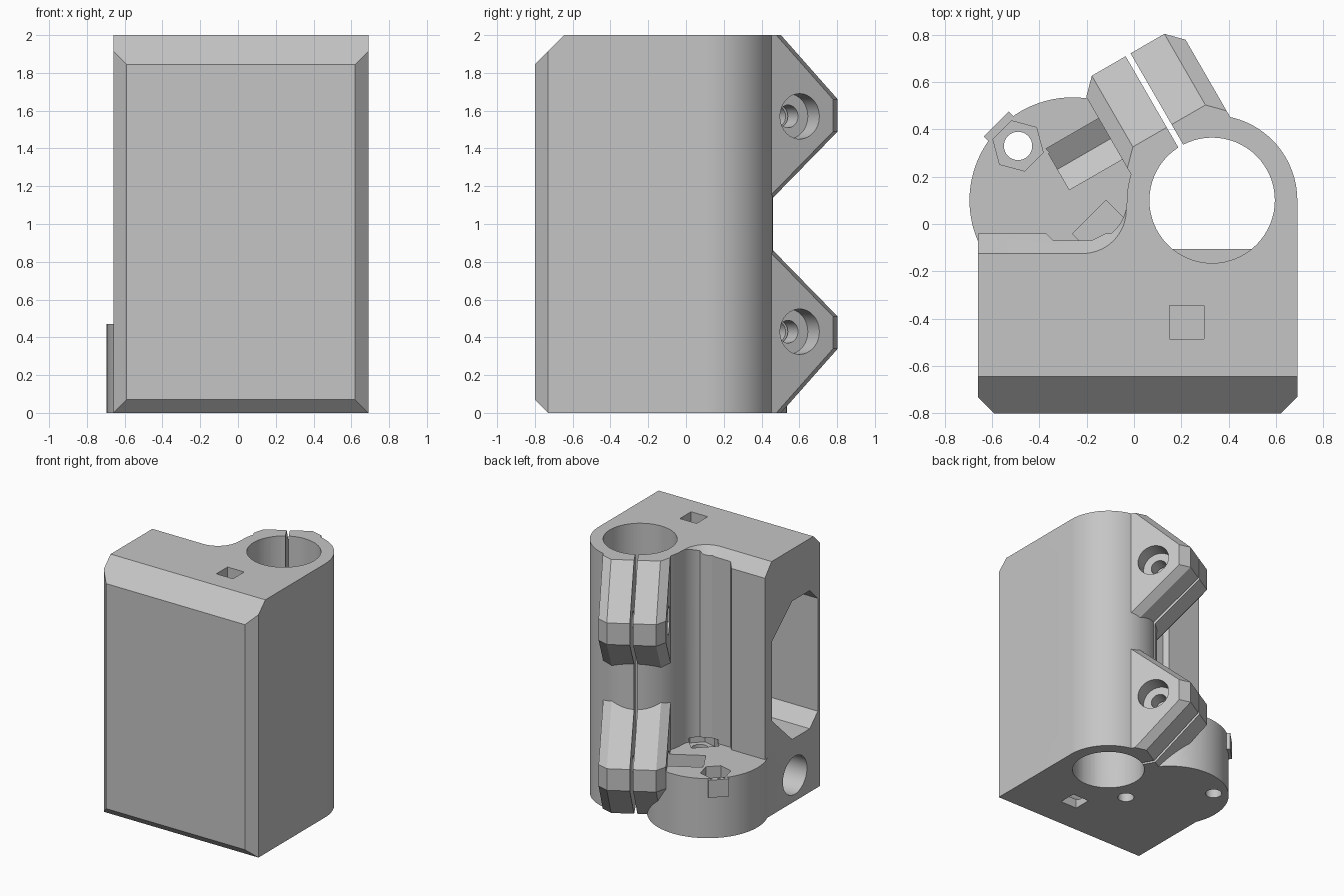
import bpy, bmesh, math
from mathutils import Vector, Matrix

old = bpy.data.objects.get("Cube")
if old:
    bpy.data.objects.remove(old)

ROD = Vector((0.33, 0.1, 0))      # smooth rod bore axis
SCREW = Vector((-0.26, 0.1, 0))   # lead screw bore axis
CLAMP = Matrix.Translation(ROD) @ Matrix.Rotation(math.radians(30), 4, 'Z')


def make(name, bm, matrix=None):
    bmesh.ops.recalc_face_normals(bm, faces=bm.faces)
    if matrix:
        bm.transform(matrix)
    mesh = bpy.data.meshes.new(name)
    bm.to_mesh(mesh)
    bm.free()
    ob = bpy.data.objects.new(name, mesh)
    bpy.context.collection.objects.link(ob)
    return ob


def loft(name, rings, matrix=None):
    """Join equal-length rings of points and cap both ends."""
    bm = bmesh.new()
    rows = [[bm.verts.new(p) for p in ring] for ring in rings]
    n = len(rows[0])
    for a, b in zip(rows, rows[1:]):
        for i in range(n):
            j = (i + 1) % n
            bm.faces.new((a[i], a[j], b[j], b[i]))
    bm.faces.new(rows[0])
    bm.faces.new(rows[-1])
    return make(name, bm, matrix)


def prism_z(name, pts, lo, hi, matrix=None):
    return loft(name, [[(x, y, z) for x, y in pts] for z in (lo, hi)], matrix)


def prism_x(name, pts, lo, hi):
    return loft(name, [[(x, y, z) for y, z in pts] for x in (lo, hi)])


def box(name, lo, hi, matrix=None):
    (a, b, c), (d, e, f) = lo, hi
    return prism_z(name, [(a, b), (d, b), (d, e), (a, e)], c, f, matrix)


def tube(name, start, end, r1, r2=None, sides=64, matrix=None):
    start, end = Vector(start), Vector(end)
    axis = end - start
    bm = bmesh.new()
    bmesh.ops.create_cone(bm, cap_ends=True, segments=sides, radius1=r1,
                          radius2=r1 if r2 is None else r2, depth=axis.length)
    turn = axis.to_track_quat('Z', 'Y').to_matrix().to_4x4()
    bm.transform(Matrix.Translation((start + end) / 2) @ turn)
    return make(name, bm, matrix)


def arc(cx, cy, r, start, end, steps):
    angles = [math.radians(start + (end - start) * i / steps) for i in range(steps + 1)]
    return [(cx + r * math.cos(a), cy + r * math.sin(a)) for a in angles]


def up(p, z):
    return Vector((p.x, p.y, z))


# Main block outline: sleeve curve, fillet, shallow groove, flat back
outline = [(-0.66, -0.73), (-0.59, -0.8), (0.62, -0.8), (0.69, -0.73)]
outline += arc(ROD.x, ROD.y, 0.36, 0, 180, 48)
outline += arc(-0.21, 0.1, 0.18, -6, -50, 8)
outline += [(-0.12, -0.04), (-0.18, -0.07), (-0.34, -0.07), (-0.37, -0.04), (-0.66, -0.04)]
body = prism_z("carriage_end_body", outline, -0.1, 2.1)


def combine(tool, operation):
    mod = body.modifiers.new("combine", 'BOOLEAN')
    mod.operation, mod.solver, mod.object = operation, 'EXACT', tool
    bpy.context.view_layer.objects.active = body
    bpy.ops.object.modifier_apply(modifier=mod.name)
    bpy.data.objects.remove(tool)


def add(tool):
    combine(tool, 'UNION')


def cut(tool):
    combine(tool, 'DIFFERENCE')


# Lead screw base
add(tube("screw_base", up(SCREW, -0.16), up(SCREW, 0.47), 0.435, sides=96))

# Clamp lugs, mirrored about mid height, with chamfered sides
profile = [(0.18, 1.1), (0.27, 1.1), (0.71, 1.49), (0.71, 1.66), (0.22, 2.14), (0.18, 2.14)]
for flip in (False, True):
    rings = [[(u, v - inset, 2 - z if flip else z) for v, z in profile]
             for u, inset in ((-0.242, 0.066), (-0.177, 0), (0.177, 0), (0.242, 0.066))]
    add(loft("clamp_lug", rings, CLAMP))

# Trim all solids to flat ends
cut(box("top_trim", (-2, -2, 2), (2, 2, 3)))
cut(box("bottom_trim", (-2, -2, -1), (2, 2, 0)))

# Front and back edge chamfers
cut(prism_x("top_chamfer", [(-0.9, 1.745), (-0.545, 2.1), (-0.9, 2.1)], -1, 1))
cut(prism_x("bottom_chamfer", [(-0.9, 0.17), (-0.63, -0.1), (-0.9, -0.1)], -1, 1))
cut(loft("back_chamfer", [[(x, y, z) for x, y in
                           [(-0.8, 0.062), (-0.8, 0.06 - r)]
                           + arc(-0.217, 0.06, r, -90, 0, 16)]
                          for z, r in ((1.885, 0.087), (2.03, 0.21))]))

# Bores with chamfered mouths
cut(tube("screw_bore", up(SCREW, -0.1), up(SCREW, 0.48), 0.232))
cut(tube("screw_mouth", up(SCREW, -0.01), up(SCREW, 0.03), 0.265, 0.225))
cut(tube("rod_bore", up(ROD, -0.1), up(ROD, 2.1), 0.265))
for z, inner in ((-0.005, 0.025), (2.005, 1.975)):
    cut(tube("rod_mouth", up(ROD, z), up(ROD, inner), 0.285, 0.26))

# Thin wall between the rod bore and the belt cavity
add(box("cavity_wall", (0.13, -0.2, 0.55), (0.53, -0.105, 1.55)))

# Belt cavity, open on the right-hand side of the model
cut(prism_x("belt_cavity", [(-0.13, 0.74), (-0.38, 0.5), (-0.6, 0.5), (-0.7, 0.6),
                            (-0.7, 1.49), (-0.6, 1.59), (-0.38, 1.59), (-0.13, 1.37)],
            -0.9, 0.5))

# Cross rod sockets and the square pockets that reach them
for z in (0.205, 1.76):
    cut(tube("cross_rod_socket", (-0.9, -0.415, z), (0.52, -0.415, z), 0.15))
for lo, hi in ((-0.1, 0.2), (1.77, 2.1)):
    cut(box("tie_pocket", (0.15, -0.485, lo), (0.295, -0.345, hi)))

# Counterbored side holes
for z in (0.69, 1.4):
    cut(tube("side_hole", (0.4, -0.42, z), (0.8, -0.42, z), 0.06, sides=32))
    cut(tube("side_counterbore", (0.58, -0.42, z), (0.8, -0.42, z), 0.115, sides=48))
    cut(tube("side_countersink", (0.66, -0.42, z), (0.7, -0.42, z), 0.1, 0.137, sides=48))

# Clamp slit, screw holes, head recesses and hexagonal nut channels
cut(box("clamp_slit", (-0.012, 0.2, -0.1), (0.012, 0.9, 2.1), CLAMP))
for z in (0.43, 1.57):
    cut(tube("clamp_hole", (-0.4, 0.44, z), (0.4, 0.44, z), 0.06, sides=32, matrix=CLAMP))
    cut(tube("head_recess", (0.12, 0.44, z), (0.41, 0.44, z), 0.12, sides=48, matrix=CLAMP))
    cut(tube("nut_channel", (-0.5, 0.44, z), (-0.13, 0.44, z), 0.115, sides=6,
             matrix=CLAMP))

# Nut boss on the base rim, its trap, and the opposite trap under the sleeve
diagonal = Matrix.Translation(SCREW) @ Matrix.Rotation(math.radians(135), 4, 'Z')
add(box("nut_boss", (0.21, -0.075, 0.33), (0.455, 0.075, 0.468), diagonal))
cut(box("inner_trap_slot", (-0.33, -0.1, 0.365), (-0.1, 0.1, 0.5), diagonal))
for side in (-1, 1):
    x = 0.325 * side
    cut(tube("nut_hole", (x, 0, -0.1), (x, 0, 0.46), 0.06, sides=32, matrix=diagonal))
    cut(tube("nut_trap", (x, 0, 0.36), (x, 0, 0.51), 0.11, sides=6, matrix=diagonal))

# Single grey plastic
grey = bpy.data.materials.new("grey_plastic")
grey.use_nodes = True
colour = (0.56, 0.56, 0.56, 1)
grey.diffuse_color = colour
grey.node_tree.nodes["Principled BSDF"].inputs["Base Color"].default_value = colour
body.data.materials.clear()
body.data.materials.append(grey)
for face in body.data.polygons:
    face.material_index = 0

bpy.ops.object.select_all(action='DESELECT')
body.select_set(True)
bpy.context.view_layer.objects.active = body
bpy.ops.object.shade_smooth_by_angle(angle=math.radians(25))
